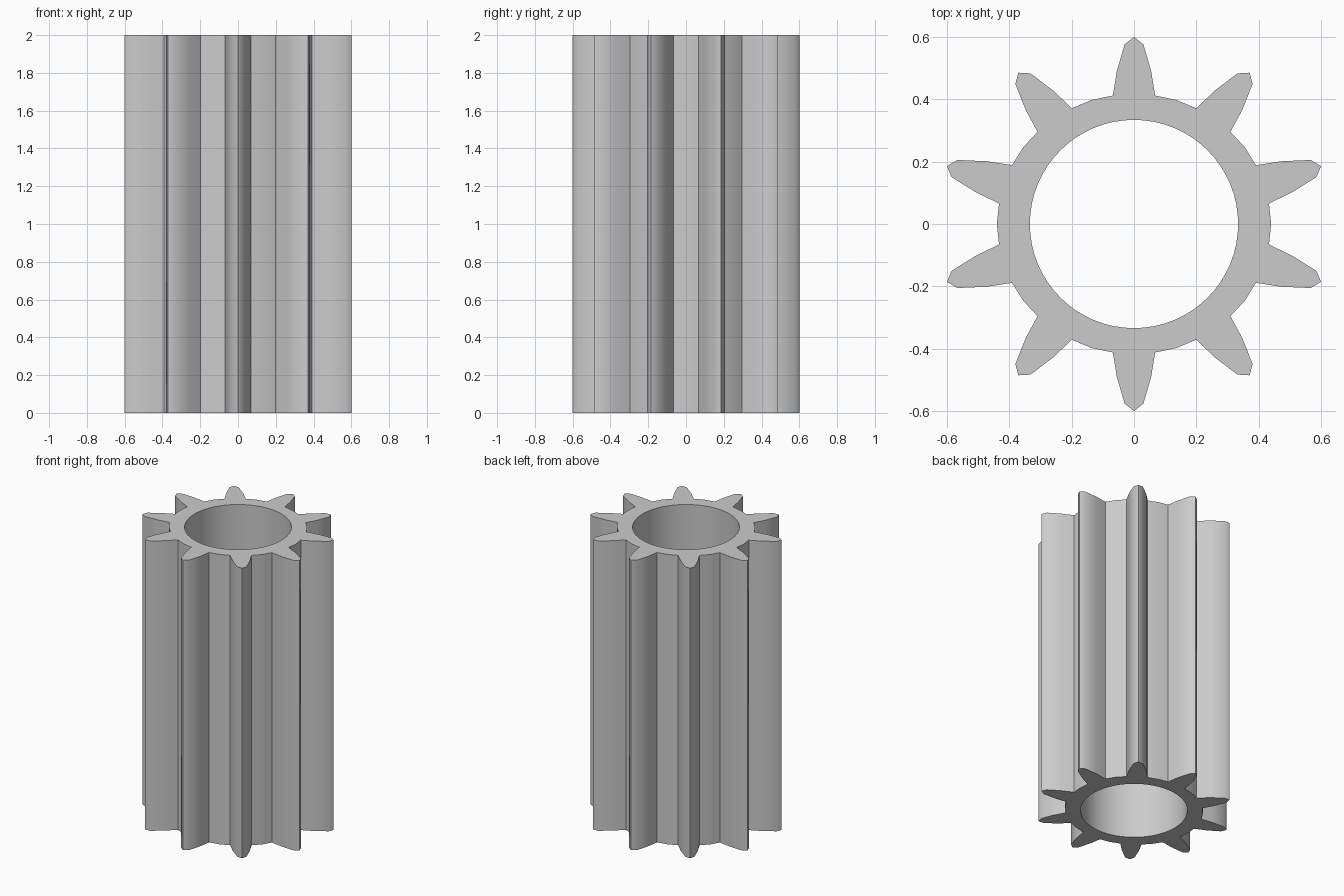
import bpy
import bmesh
from math import sin, cos, radians, tau

default = bpy.data.objects.get("Cube")
if default:
    bpy.data.objects.remove(default, do_unlink=True)

TEETH = 10
HEIGHT = 2.0
BORE_RADIUS = 0.334
BORE_SIDES = 64
STRETCH = 1.0515  # the toothed outline is slightly wider than deep

# Half a tooth, from tip to mid-valley: (degrees from tooth axis, radius)
HALF_TOOTH = [(0, 0.6), (2.85, 0.577), (6.1, 0.493), (8.9, 0.417), (18, 0.4185)]

grey = bpy.data.materials.new("Light grey")
grey.use_nodes = True
colour = (0.6, 0.6, 0.6, 1)
grey.diffuse_color = colour
grey.node_tree.nodes["Principled BSDF"].inputs["Base Color"].default_value = colour


def gear_outline():
    """Mirror the half tooth and repeat it around the axis."""
    tooth = [(-a, r) for a, r in HALF_TOOTH[:0:-1]] + HALF_TOOTH[:-1]
    points = []
    for i in range(TEETH):
        axis = 90 + i * 360 / TEETH
        for a, r in tooth:
            t = radians(axis + a)
            points.append((STRETCH * r * cos(t), r * sin(t)))
    return points


def bore_outline():
    angles = [tau * i / BORE_SIDES for i in range(BORE_SIDES)]
    return [(BORE_RADIUS * cos(t), BORE_RADIUS * sin(t)) for t in angles]


def add_loop(bm, points):
    verts = [bm.verts.new((x, y, 0)) for x, y in points]
    return [bm.edges.new((v, verts[i - 1])) for i, v in enumerate(verts)]


# Flat toothed ring with a round bore, extruded to full height
bm = bmesh.new()
edges = add_loop(bm, gear_outline()) + add_loop(bm, bore_outline())
bmesh.ops.triangle_fill(bm, edges=edges, use_beauty=True)
result = bmesh.ops.extrude_face_region(bm, geom=bm.faces[:], use_keep_orig=True)
top = [g for g in result["geom"] if isinstance(g, bmesh.types.BMVert)]
bmesh.ops.translate(bm, verts=top, vec=(0, 0, HEIGHT))
bmesh.ops.recalc_face_normals(bm, faces=bm.faces[:])
for face in bm.faces:
    face.smooth = True

mesh = bpy.data.meshes.new("pinion_gear")
bm.to_mesh(mesh)
bm.free()
mesh.set_sharp_from_angle(angle=radians(40))
mesh.materials.append(grey)
gear = bpy.data.objects.new("pinion_gear", mesh)
bpy.context.collection.objects.link(gear)
